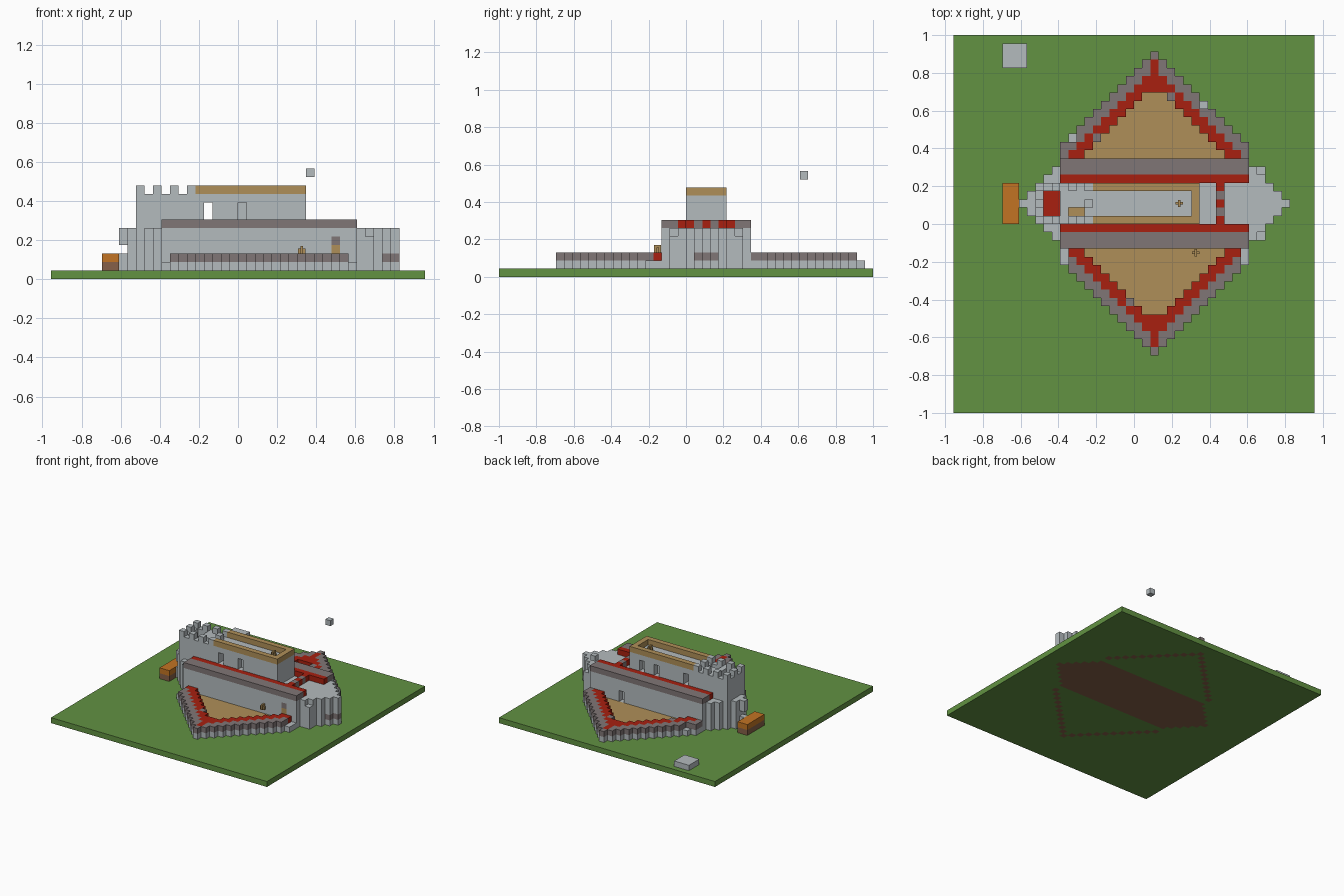
import bpy
import bmesh
from mathutils import Vector

if "Cube" in bpy.data.objects:
    bpy.data.objects.remove(bpy.data.objects["Cube"], do_unlink=True)

U = 2 / 46          # block size
C = 2               # castle centre, in blocks, on both axes


def material(name, *rgb):
    lin = [((c / 255 + 0.055) / 1.055) ** 2.4 for c in rgb] + [1]
    m = bpy.data.materials.new(name)
    m.use_nodes = True
    m.diffuse_color = lin
    m.node_tree.nodes["Principled BSDF"].inputs["Base Color"].default_value = lin
    return m


green = material("grass green", 98, 146, 66)
pale = material("pale stone", 180, 187, 190)
dark = material("dark stone", 128, 118, 118)
red = material("brick red", 168, 32, 16)
tan = material("plank tan", 175, 143, 88)
orange = material("orange", 194, 116, 35)
soil = material("soil brown", 134, 96, 72)

parts = {}          # part name -> material
grid = {}           # block -> part name


def put(name, mat, i, j, k):
    parts[name] = mat
    grid[i, j, k] = name


def fill(name, mat, xs, ys, zs):
    """Fill an inclusive range of blocks."""
    for i in range(xs[0], xs[1] + 1):
        for j in range(ys[0], ys[1] + 1):
            for k in range(zs[0], zs[1] + 1):
                put(name, mat, i, j, k)


def carve(xs, ys, zs):
    for i in range(xs[0], xs[1] + 1):
        for j in range(ys[0], ys[1] + 1):
            for k in range(zs[0], zs[1] + 1):
                grid.pop((i, j, k), None)


def dist(i, j):
    return abs(i - C) + abs(j - C)


# Lawn, with soil under the building
fill("lawn", green, (-22, 21), (-23, 22), (0, 0))

# Main hall with pointed ends, and the diamond-shaped courtyards
for i in range(-16, 20):
    for j in range(-17, 22):
        d, dx, dy = dist(i, j), abs(i - C), abs(j - C)
        if dy <= 5 and d <= 16:
            fill("main_hall", pale, (i, i), (j, j), (1, 5))
            put("foundation_soil", soil, i, j, 0)
        elif dy > 5 and dx <= 11 and d <= 18:
            if d >= 17:
                put("courtyard_wall_base", pale, i, j, 1)
                if d == 18:
                    put("foundation_soil", soil, i, j, 0)
                if (j > C or dx <= 10) and (i, j) != (-8, 10):
                    if dx == 0 and d == 17:
                        put("courtyard_walkway", red, i, j, 2)
                    else:
                        put("courtyard_wall_top", dark, i, j, 2)
            elif d >= 15 or dy >= 14:
                put("courtyard_walkway", red, i, j, 2)
            else:
                put("courtyard_floor", tan, i, j, 1)

# Steps up to the courtyard walkways
for i, j in ((4, 15), (-5, 10), (-1, -10)):
    put("courtyard_steps", dark, i, j, 2)

# Hall battlements: dark parapets, red walks, and the chequered cross row
for wall, walk in (((-3, -2), (-1, -1)), ((6, 7), (5, 5))):
    fill("hall_parapet", dark, (-9, 13), wall, (6, 6))
    fill("hall_walkway", red, (-9, 13), walk, (6, 6))
for j in range(5):
    if j % 2:
        put("hall_parapet", dark, 10, j, 6)
    else:
        put("hall_walkway", red, 10, j, 6)

# Hall details: buttresses, dark band on the prow, notch at the other end
for j in (-2, 6):
    fill("buttress", pale, (15, 15), (j, j), (1, 4))
for i in (17, 18):
    for j in range(1, 4):
        if dist(i, j) <= 16:
            put("prow_band", dark, i, j, 2)
carve((-14, -14), (2, 2), (3, 3))

# Doors
fill("front_door", tan, (11, 11), (-3, -3), (2, 3))
put("front_door_lintel", dark, 11, -3, 4)
carve((7, 7), (7, 7), (2, 3))

# Keep with its red inner floor, windows and battlements
fill("keep", pale, (-12, 7), (0, 4), (6, 9))
carve((-11, -10), (1, 3), (7, 9))
fill("keep_inner_floor", red, (-11, -10), (1, 3), (6, 6))
carve((-8, -7), (1, 1), (9, 9))
fill("keep_inner_step", tan, (-8, -7), (1, 1), (8, 8))
carve((-4, -4), (0, 4), (7, 8))
carve((0, 0), (0, 0), (7, 8))
for i in (2, 5):
    carve((i, i), (4, 4), (7, 8))
for i in range(-12, -5, 2):
    for j in (0, 4):
        put("keep_merlons", pale, i, j, 10)
for i in (-12, -6):
    put("keep_merlons", pale, i, 2, 10)
for j in (0, 4):
    fill("keep_plank_rim", tan, (-5, 7), (j, j), (10, 10))
fill("keep_plank_rim", tan, (7, 7), (0, 4), (10, 10))

# Things standing around the castle
fill("cart_base", soil, (-16, -15), (0, 4), (1, 1))
fill("cart_top", orange, (-16, -15), (0, 4), (2, 2))
fill("stone_slab", pale, (-16, -14), (19, 21), (1, 1))
put("floating_block", pale, 8, 14, 12)


def finish(name, bm, mat):
    mesh = bpy.data.meshes.new(name)
    bm.to_mesh(mesh)
    bm.free()
    mesh.materials.append(mat)
    bpy.context.scene.collection.objects.link(bpy.data.objects.new(name, mesh))


# Turn each part's blocks into its exposed faces only
axes = [Vector(v) for v in ((1, 0, 0), (0, 1, 0), (0, 0, 1))]
for name, mat in parts.items():
    bm = bmesh.new()
    for cell, owner in grid.items():
        if owner != name:
            continue
        mid = Vector(cell) + Vector((0.5, 0.5, 0.5))
        for a in range(3):
            for s in (1, -1):
                n = axes[a] * s
                if tuple(int(v) for v in Vector(cell) + n) in grid:
                    continue
                p, q = axes[(a + 1) % 3] / 2, axes[(a + 2) % 3] / 2 * s
                ring = (-p - q, p - q, p + q, q - p)
                bm.faces.new([bm.verts.new((mid + n / 2 + r) * U) for r in ring])
    bmesh.ops.remove_doubles(bm, verts=bm.verts, dist=U / 100)
    bmesh.ops.dissolve_limit(bm, angle_limit=0.01, verts=bm.verts, edges=bm.edges)
    finish(name, bm, mat)

# Torches: two crossed sticks each
for name, i, j, k in (("wall_torch", 7, -4, 3), ("roof_torch", 5, 2, 10)):
    bm = bmesh.new()
    for size in ((0.9, 0.3, 0.6), (0.3, 0.9, 0.9)):
        made = bmesh.ops.create_cube(bm, size=U)["verts"]
        bmesh.ops.scale(bm, vec=size, verts=made)
        bmesh.ops.translate(bm, vec=Vector((i + 0.5, j + 0.5, k + size[2] / 2)) * U, verts=made)
    finish(name, bm, tan)
